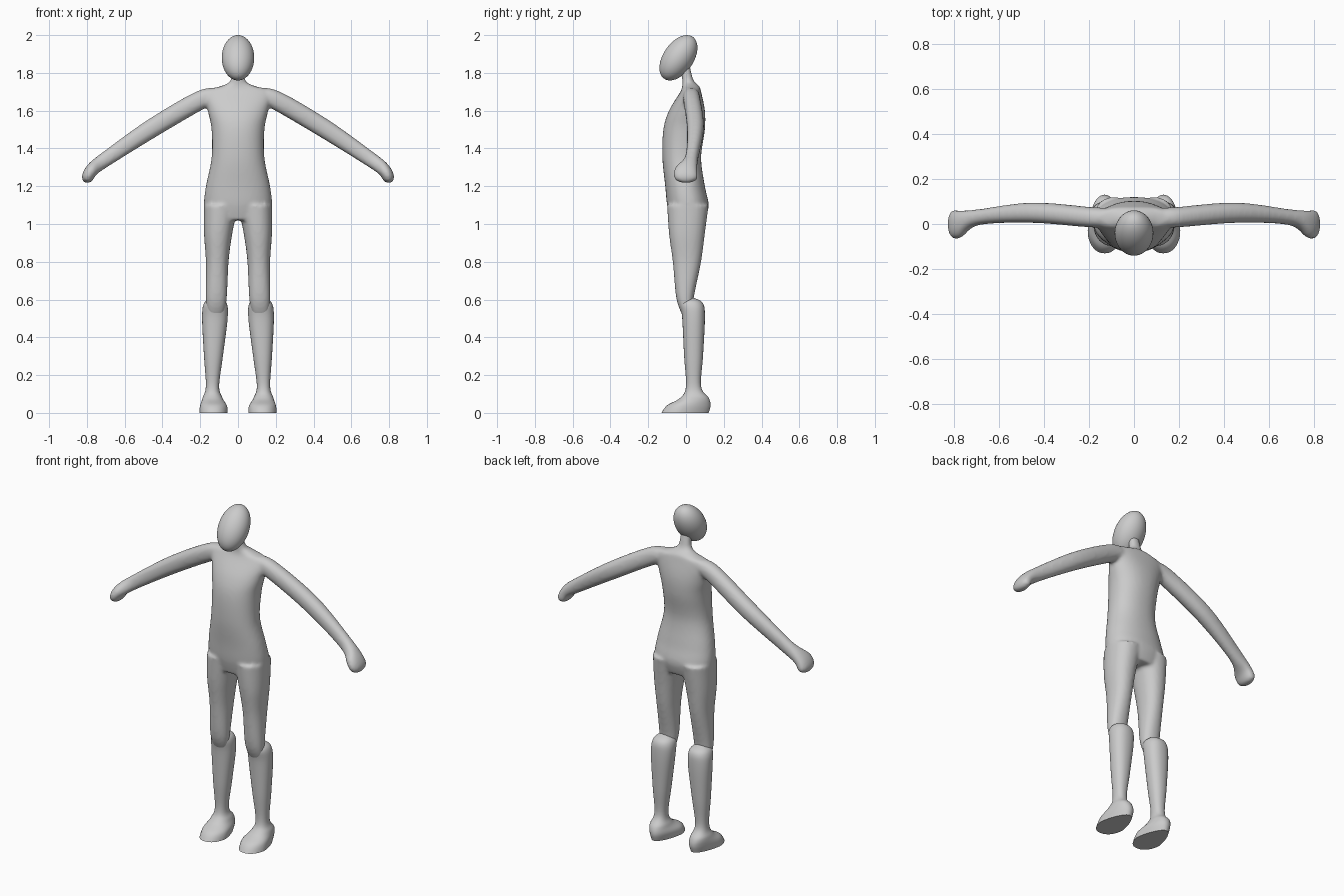
import bpy, bmesh
from math import sin, cos, pi, copysign, radians
from mathutils import Vector

default_cube = bpy.data.objects.get("Cube")
if default_cube:
    bpy.data.objects.remove(default_cube)

GREY = (.6, .6, .6, 1)
grey = bpy.data.materials.new("plain grey")
grey.use_nodes = True
grey.diffuse_color = GREY
grey.node_tree.nodes["Principled BSDF"].inputs["Base Color"].default_value = GREY

SIDES = 40
STEPS = 6
ROUNDNESS = .9


def smooth_rows(rows):
    """Interpolate section rows with a flowing spline."""
    result = []
    last = len(rows) - 1
    for i in range(last):
        before, start = rows[max(i - 1, 0)], rows[i]
        end, after = rows[i + 1], rows[min(i + 2, last)]
        for step in range(STEPS):
            t = step / STEPS
            ease = t * t * (3 - 2 * t)
            row = []
            for a, b, c, d in zip(before, start, end, after):
                leave = t * (1 - t) ** 2 * (c - a) / 2
                arrive = t * t * (1 - t) * (d - b) / 2
                row.append(b + (c - b) * ease + leave - arrive)
            result.append(row)
    return result + [list(rows[-1])]


def rounded(value):
    return copysign(abs(value) ** ROUNDNESS, value)


def ring(bm, centre, across, half_width, half_depth):
    """One softly squared oval of vertices."""
    depth_axis = Vector((0, 1, 0))
    verts = []
    for k in range(SIDES):
        angle = 2 * pi * k / SIDES
        offset = across * half_width * rounded(cos(angle)) + depth_axis * half_depth * rounded(sin(angle))
        verts.append(bm.verts.new(centre + offset))
    return verts


def skin(bm, rings):
    """Join successive rings and close both ends."""
    for low, high in zip(rings, rings[1:]):
        for k in range(SIDES):
            n = (k + 1) % SIDES
            bm.faces.new((low[k], low[n], high[n], high[k]))
    bm.faces.new(rings[0])
    bm.faces.new(rings[-1])


def upright_loft(bm, sections):
    """Sections give height, right edge, left edge, front and back."""
    rings = []
    for z, right, left, front, back in smooth_rows(sections):
        centre = Vector(((right + left) / 2, (front + back) / 2, z))
        rings.append(ring(bm, centre, Vector((1, 0, 0)), (left - right) / 2, (back - front) / 2))
    skin(bm, rings)


def limb_loft(bm, sections):
    """Sections give a path point, half thickness and half depth."""
    rows = smooth_rows(sections)
    points = [Vector(row[:3]) for row in rows]
    rings = []
    for i, row in enumerate(rows):
        along = points[min(i + 1, len(points) - 1)] - points[max(i - 1, 0)]
        across = Vector((-along.z, 0, along.x)).normalized()
        rings.append(ring(bm, points[i], across, row[3], row[4]))
    skin(bm, rings)


def mirror_copy(bm):
    """Add the opposite side of everything built so far."""
    copied = bmesh.ops.duplicate(bm, geom=bm.verts[:] + bm.edges[:] + bm.faces[:])["geom"]
    for item in copied:
        if isinstance(item, bmesh.types.BMVert):
            item.co.x = -item.co.x


def finish(name, bm):
    bmesh.ops.recalc_face_normals(bm, faces=bm.faces)
    mesh = bpy.data.meshes.new(name)
    bm.to_mesh(mesh)
    bm.free()
    mesh.materials.append(grey)
    obj = bpy.data.objects.new(name, mesh)
    bpy.context.collection.objects.link(obj)
    bpy.ops.object.select_all(action='DESELECT')
    obj.select_set(True)
    bpy.context.view_layer.objects.active = obj
    bpy.ops.object.shade_smooth_by_angle(angle=radians(50))
    return obj


# Thigh, from inside the calf up into the hip
thigh = [(.5, .08, .16, -.01, .04), (.6, .06, .17, -.05, .04), (.8, .05, .17, -.07, .08),
         (.95, .03, .18, -.09, .1), (1.1, 0, .18, -.1, .12)]

# Arm, from inside the shoulder to the fingertips
arm = [(.1, .03, 1.67, .04, .04), (.19, .03, 1.66, .05, .045), (.45, .05, 1.51, .05, .045),
       (.69, .03, 1.35, .04, .035), (.77, 0, 1.29, .035, .06), (.8, 0, 1.24, .03, .06),
       (.81, 0, 1.22, .01, .02)]

# Torso and neck: height, half width, front, back
torso = [(1.02, .16, -.08, .1), (1.1, .18, -.1, .12), (1.2, .17, -.11, .1), (1.35, .14, -.125, .08),
         (1.5, .14, -.12, .1), (1.6, .16, -.09, .1), (1.7, .18, -.03, .08), (1.73, .09, -.02, .07),
         (1.76, .04, -.02, .04), (1.84, .03, -.03, .02)]

# Body: limbs and torso fused into one soft skin
bm = bmesh.new()
upright_loft(bm, thigh)
limb_loft(bm, arm)
mirror_copy(bm)
upright_loft(bm, [(z, -half, half, front, back) for z, half, front, back in torso])
body = finish("body", bm)
blend = body.modifiers.new("blend", 'REMESH')
blend.mode = 'VOXEL'
blend.voxel_size = .009
blend.use_smooth_shade = True
soften = body.modifiers.new("soften", 'SMOOTH')
soften.factor = .5
soften.iterations = 8

# Lower legs with flat-soled feet, narrowing towards the heel
lower_leg = [(0, .06, .2, -.13, .12), (.04, .06, .2, -.1, .13), (.08, .08, .19, -.03, .12),
             (.14, .1, .17, 0, .08), (.3, .08, .18, -.01, .09), (.5, .055, .19, -.02, .1),
             (.58, .06, .18, -.03, .09), (.61, .1, .14, .01, .04)]
FOOT_CENTRE = .13
ANKLE = .12
bm = bmesh.new()
upright_loft(bm, lower_leg)
for vert in bm.verts:
    if vert.co.z < ANKLE:
        narrowing = 3 * max(vert.co.y, -.04) * (1 - vert.co.z / ANKLE)
        vert.co.x -= (vert.co.x - FOOT_CENTRE) * narrowing
mirror_copy(bm)
finish("lower_legs", bm)

# Egg-shaped head, leaning so the chin sits forward
bm = bmesh.new()
bmesh.ops.create_uvsphere(bm, u_segments=SIDES, v_segments=SIDES // 2, radius=1)
for vert in bm.verts:
    x, y, z = vert.co
    vert.co = (.086 * x, .09 * y + .045 * z - .04, 1.88 + .12 * z)
finish("head", bm)
